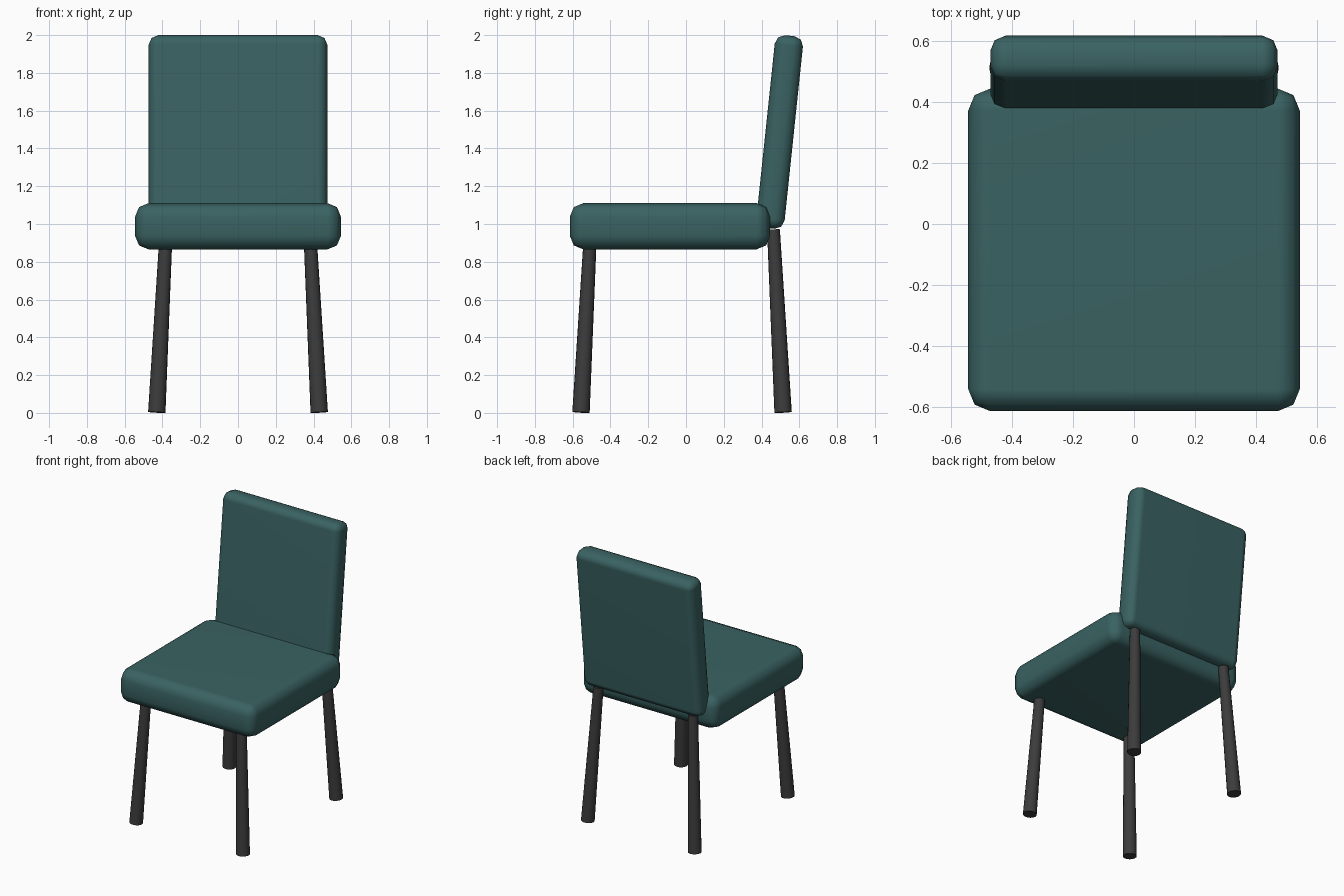
import bpy
import math
from mathutils import Vector

default = bpy.data.objects.get("Cube")
if default:
    bpy.data.objects.remove(default, do_unlink=True)


def make_material(name, color):
    mat = bpy.data.materials.new(name)
    mat.use_nodes = True
    mat.diffuse_color = color
    mat.node_tree.nodes["Principled BSDF"].inputs["Base Color"].default_value = color
    return mat


teal = make_material("teal_fabric", (0.042, 0.122, 0.122, 1))
charcoal = make_material("charcoal_metal", (0.045, 0.045, 0.045, 1))


def cushion(name, size, center, tilt, radius):
    """Rounded upholstered block, tilted about x."""
    bpy.ops.mesh.primitive_cube_add(size=1, location=center)
    obj = bpy.context.object
    obj.name = name
    obj.scale = size
    bpy.ops.object.transform_apply(location=False, rotation=False, scale=True)
    obj.rotation_euler.x = math.radians(tilt)
    bevel = obj.modifiers.new("Rounded edges", "BEVEL")
    bevel.width = radius
    bevel.segments = 2
    bpy.ops.object.shade_smooth()
    normals = obj.modifiers.new("Flat panels", "WEIGHTED_NORMAL")
    normals.keep_sharp = True
    obj.data.materials.append(teal)


def leg(name, foot, top):
    """Tapered round leg running from foot to top."""
    foot, top = Vector(foot), Vector(top)
    axis = top - foot
    bpy.ops.mesh.primitive_cone_add(
        vertices=16, radius1=0.046, radius2=0.034,
        depth=axis.length, location=(foot + top) / 2)
    obj = bpy.context.object
    obj.name = name
    obj.rotation_euler = axis.to_track_quat("Z", "Y").to_euler()
    bpy.ops.object.shade_smooth_by_angle(angle=math.radians(40))
    obj.data.materials.append(charcoal)


# Upholstery
cushion("seat", (1.09, 1.06, 0.245), (0, -0.085, 0.988), 0, 0.072)
cushion("backrest", (0.945, 0.15, 1.025), (0, 0.496, 1.487), -6, 0.05)

# Four splayed legs
for side, sx in (("left", 1), ("right", -1)):
    leg("front_leg_" + side, (sx * 0.43, -0.556, 0.003), (sx * 0.38, -0.505, 0.97))
    leg("back_leg_" + side, (sx * 0.43, 0.514, 0.003), (sx * 0.38, 0.463, 0.97))
